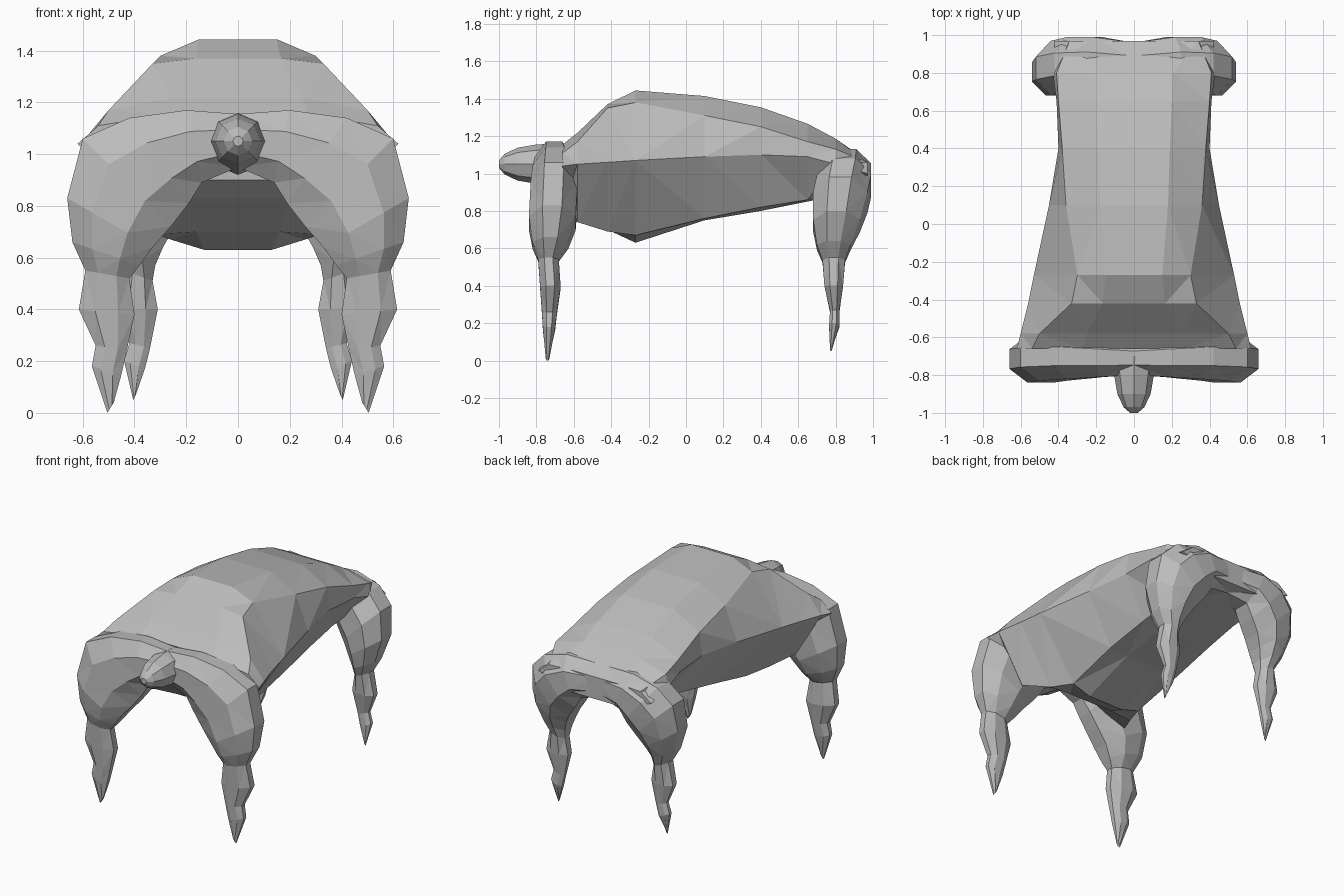
import bpy, bmesh, math
from mathutils import Vector

grey = bpy.data.materials.new("stone grey")
grey.diffuse_color = (0.5, 0.5, 0.5, 1)


def loft(name, rings):
    """Skin a list of equal-length point rings and cap both ends."""
    bm = bmesh.new()
    vr = [[bm.verts.new(p) for p in r] for r in rings]
    n = len(vr[0])
    for a, b in zip(vr, vr[1:]):
        for i in range(n):
            bm.faces.new((a[i], a[(i + 1) % n], b[(i + 1) % n], b[i]))
    bm.faces.new(vr[0])
    bm.faces.new(vr[-1])
    bmesh.ops.triangulate(bm, faces=bm.faces[:])
    bmesh.ops.recalc_face_normals(bm, faces=bm.faces[:])
    me = bpy.data.meshes.new(name)
    bm.to_mesh(me)
    bm.free()
    me.materials.append(grey)
    ob = bpy.data.objects.new(name, me)
    bpy.context.collection.objects.link(ob)
    return ob


# Body: y, ridge z, shoulder x z, side x z, belly x z, keel z
body = [
    (-.66, 1.165, .54, 1.11, .62, 1.04, .38, .80, .90),
    (-.58, 1.23, .50, 1.17, .60, 1.05, .41, .74, .83),
    (-.42, 1.375, .33, 1.35, .56, 1.06, .32, .69, .70),
    (-.27, 1.46, .30, 1.38, .53, 1.07, .26, .67, .63),
    (.10, 1.44, .36, 1.31, .45, 1.09, .27, .76, .75),
    (.40, 1.38, .38, 1.25, .40, 1.10, .26, .82, .80),
    (.65, 1.29, .40, 1.17, .41, 1.09, .25, .86, .85),
    (.80, 1.20, .41, 1.13, .43, 1.05, .20, .89, .88),
    (.97, 1.07, .34, 1.06, .42, 1.00, .18, .92, .92),
]
rings = []
for y, rz, sx, sz, wx, wz, bx, bz, kz in body:
    # crown keeps the back broad, keel keeps the belly flat
    crown = (sx * .5, rz - (rz - sz) * .2)
    keel = (bx * .5, kz)
    half = [crown, (sx, sz), (wx, wz), (bx, bz), keel]
    prof = half + [(-x, z) for x, z in reversed(half)]
    rings.append([(x, y, z) for x, z in prof])
loft("body", rings)


# Leg pairs: each is one arch; rows hold outer x z, inner x z, front y, back y
def leg_arch(name, rows, sides=8):
    grow = 1 / math.cos(math.pi / sides)

    def ring(row, s):
        ox, oz, ix, iz, y0, y1 = row
        outer, inner = Vector((s * ox, 0, oz)), Vector((s * ix, 0, iz))
        mid, arm = (outer + inner) / 2, (outer - inner) / 2
        pts = []
        for i in range(sides):
            a = 2 * math.pi * (i + .5) / sides
            p = mid + arm * math.cos(a) * grow
            p.y = (y0 + y1) / 2 + (y1 - y0) / 2 * math.sin(a) * grow
            pts.append(p)
        return pts
    left = [ring(r, -1) for r in reversed(rows[1:])]
    loft(name, left + [ring(r, 1) for r in rows])


leg_arch("front_legs", [
    (0, 1.155, 0, .95, -.80, -.62),
    (.20, 1.17, .14, .89, -.81, -.60),
    (.42, 1.14, .19, .81, -.82, -.58),
    (.60, 1.06, .26, .72, -.83, -.58),
    (.66, .83, .33, .64, -.84, -.59),
    (.64, .66, .38, .57, -.82, -.63),
    (.59, .55, .42, .52, -.79, -.68),
    (.615, .40, .40, .38, -.78, -.67),
    (.55, .26, .43, .24, -.77, -.69),
    (.565, .18, .45, .15, -.765, -.70),
    (.505, .00, .48, .04, -.75, -.73),
])
leg_arch("back_legs", [
    (0, 1.12, 0, .90, .72, .96),
    (.25, 1.13, .14, .87, .72, .99),
    (.42, 1.08, .19, .79, .70, .99),
    (.52, .98, .25, .71, .68, .97),
    (.54, .80, .29, .64, .68, .93),
    (.49, .64, .32, .57, .70, .88),
    (.44, .55, .33, .51, .73, .85),
    (.47, .40, .31, .40, .74, .84),
    (.42, .27, .34, .25, .77, .82),
    (.44, .20, .36, .17, .765, .82),
    (.405, .05, .395, .07, .77, .78),
])

# Head: y, radius, centre z, tapering to a blunt snout
head = [(-.70, .12, 1.04), (-.80, .105, 1.05), (-.90, .088, 1.05),
        (-.97, .055, 1.05), (-1.0, .02, 1.05)]
loft("head", [[(r * math.cos(i * math.pi / 4), y, z + r * math.sin(i * math.pi / 4))
               for i in range(8)] for y, r, z in head])
